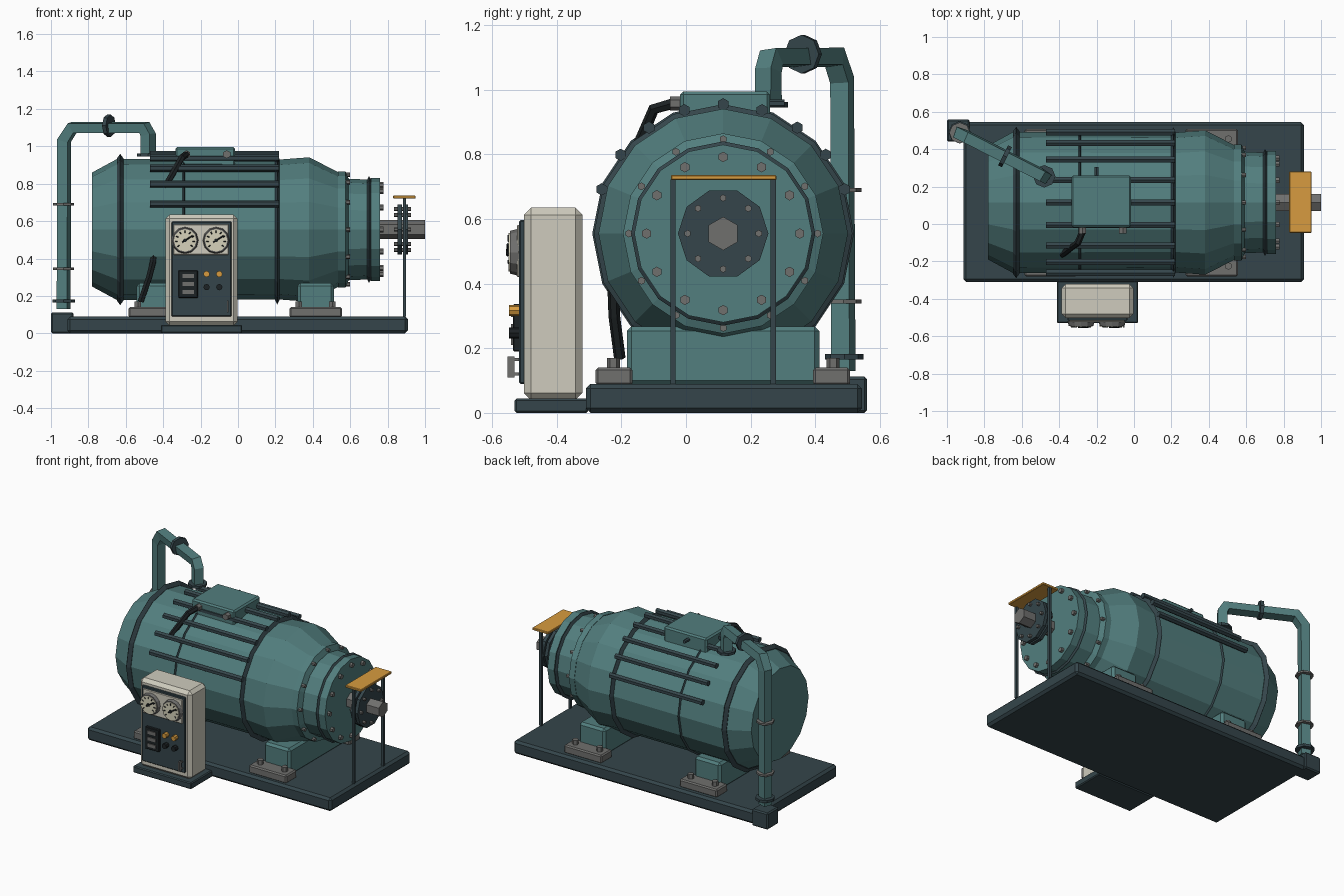
import bpy, bmesh
from math import sin, cos, pi, radians
from mathutils import Vector, Matrix

if "Cube" in bpy.data.objects:
    bpy.data.objects.remove(bpy.data.objects["Cube"])

CY, CZ = 0.115, 0.555  # drum axis


def material(name, rgb):
    m = bpy.data.materials.new(name)
    m.diffuse_color = (*rgb, 1)
    m.use_nodes = True
    m.node_tree.nodes["Principled BSDF"].inputs["Base Color"].default_value = m.diffuse_color
    return m


TEAL = material("teal", (0.085, 0.21, 0.21))
DARK = material("dark_slate", (0.035, 0.06, 0.07))
BLACK = material("black", (0.012, 0.016, 0.018))
CREAM = material("cream", (0.62, 0.6, 0.51))
FACE = material("dial_face", (0.68, 0.65, 0.5))
ORANGE = material("orange", (0.68, 0.33, 0.05))
GREY = material("steel", (0.16, 0.16, 0.155))


def make(name, mat, bm, bevel=0):
    me = bpy.data.meshes.new(name)
    bmesh.ops.recalc_face_normals(bm, faces=bm.faces[:])
    bm.to_mesh(me)
    bm.free()
    me.materials.append(mat)
    ob = bpy.data.objects.new(name, me)
    bpy.context.collection.objects.link(ob)
    if bevel:
        mod = ob.modifiers.new("bevel", 'BEVEL')
        mod.width, mod.segments = bevel, 1
    return ob


def boxes(name, mat, spans, bevel=0):
    """spans: list of (x0, x1, y0, y1, z0, z1)"""
    bm = bmesh.new()
    for x0, x1, y0, y1, z0, z1 in spans:
        m = Matrix.Translation(((x0 + x1) / 2, (y0 + y1) / 2, (z0 + z1) / 2))
        bmesh.ops.create_cube(bm, size=1, matrix=m @ Matrix.Diagonal((x1 - x0, y1 - y0, z1 - z0, 1)))
    return make(name, mat, bm, bevel)


def rods(name, mat, pairs, r, n=6, r2=None):
    """pairs: list of (start, end) points"""
    bm = bmesh.new()
    for p, q in pairs:
        p, q = Vector(p), Vector(q)
        rot = (q - p).to_track_quat('Z', 'Y').to_matrix().to_4x4()
        bmesh.ops.create_cone(bm, cap_ends=True, segments=n, radius1=r, radius2=r if r2 is None else r2,
                              depth=(q - p).length, matrix=Matrix.Translation((p + q) / 2) @ rot)
    return make(name, mat, bm)


def lathe(name, mat, profile, n=16):
    """closed solid turned round the drum axis; profile: (x, radius)"""
    bm = bmesh.new()
    rings = [[bm.verts.new((x, CY + r * cos(2 * pi * i / n), CZ + r * sin(2 * pi * i / n)))
              for i in range(n)] for x, r in profile]
    for a, b in zip(rings, rings[1:]):
        for i in range(n):
            j = (i + 1) % n
            bm.faces.new((a[i], a[j], b[j], b[i]))
    bm.faces.new(rings[0])
    bm.faces.new(rings[-1])
    return make(name, mat, bm)


def tube(name, mat, pts, r, res=0):
    cu = bpy.data.curves.new(name, 'CURVE')
    cu.dimensions = '3D'
    cu.bevel_depth, cu.bevel_resolution, cu.use_fill_caps = r, res, True
    sp = cu.splines.new('POLY')
    sp.points.add(len(pts) - 1)
    for p, co in zip(sp.points, pts):
        p.co = (*co, 1)
    sp.use_smooth = False
    cu.materials.append(mat)
    ob = bpy.data.objects.new(name, cu)
    bpy.context.collection.objects.link(ob)


def polar(x, r, deg):
    return (x, CY + r * cos(radians(deg)), CZ + r * sin(radians(deg)))


def bolt_ring(name, x0, x1, r, count, size):
    rods(name, GREY, [(polar(x0, r, 360 * i / count), polar(x1, r, 360 * i / count))
                      for i in range(count)], size)


# Base skid and pipe block
boxes("base_skid", DARK, [(-0.912, 0.908, -0.31, 0.545, 0, 0.09)], 0.015)
boxes("pipe_block", DARK, [(-1.0, -0.88, 0.44, 0.56, 0, 0.112)], 0.008)

# Mounting pads either side, saddles and hold-down bolts
FEET = (-0.445, 0.415)
boxes("foot_pads", GREY, [(x - 0.14, x + 0.14, y0, y0 + 0.115, 0.085, 0.14)
                          for x in FEET for y0 in (-0.28, 0.393)], 0.008)
boxes("foot_saddles", TEAL, [(x - 0.097, x + 0.097, -0.183, 0.413, 0.085, 0.268) for x in FEET], 0.015)
rods("foot_bolts", GREY, [((x + s, y, 0.135), (x + s, y, 0.17))
                          for x in FEET for s in (-0.09, 0.09) for y in (-0.225, 0.455)], 0.02)

# Drum, front bell, neck and flanges
lathe("drum", TEAL, [(-0.78, 0.305), (-0.645, 0.378), (0.22, 0.374), (0.38, 0.386), (0.54, 0.305), (0.56, 0.305)])
for label, x, w, r in (("rear", -0.63, 0.035, 0.405), ("middle", -0.29, 0.025, 0.388), ("front", 0.21, 0.025, 0.4)):
    lathe(label + "_drum_band", DARK, [(x - w / 2, r - 0.025), (x, r), (x + w / 2, r - 0.025)])
lathe("bell_flange", TEAL, [(0.535, 0.31), (0.575, 0.31), (0.59, 0.275)])
lathe("neck", TEAL, [(0.58, 0.272), (0.69, 0.267)])
lathe("neck_ring", DARK, [(0.69, 0.265), (0.70, 0.285), (0.715, 0.265)])
lathe("front_flange", TEAL, [(0.71, 0.275), (0.76, 0.275)])
bolt_ring("bell_bolts", 0.57, 0.60, 0.292, 12, 0.012)
bolt_ring("front_flange_bolts", 0.75, 0.777, 0.237, 12, 0.016)

# Cooling bars over the upper half
rods("cooling_bars", DARK, [(polar(-0.47, 0.4, 20 + 17.5 * i), polar(0.22, 0.4, 20 + 17.5 * i))
                            for i in range(9)], 0.019, 6)

# Shaft and coupling
rods("shaft", GREY, [((0.75, CY, CZ), (1.0, CY, CZ))], 0.052, 6)
for label, x in (("rear", 0.865), ("front", 0.897)):
    lathe(label + "_coupling_disc", DARK, [(x - 0.011, 0.14), (x + 0.011, 0.14)], 10)
bolt_ring("coupling_bolts", 0.835, 0.925, 0.11, 8, 0.011)

# Coupling guard
boxes("guard_plate", ORANGE, [(0.83, 0.95, -0.047, 0.28, 0.72, 0.736)], 0.003)
boxes("guard_legs", DARK, [(0.883, 0.899, y - 0.008, y + 0.008, 0.09, 0.722) for y in (-0.04, 0.27)])

# Terminal box with glands and cable
boxes("terminal_box", TEAL, [(-0.335, -0.015, -0.018, 0.26, 0.87, 0.995)], 0.01)
rods("terminal_glands", GREY, [((x, 0, 0.957), (x, -0.05, 0.957)) for x in (-0.275, -0.06)], 0.022)
rods("rear_gland", DARK, [((-0.2, 0.25, 0.957), (-0.2, 0.305, 0.957))], 0.012)
tube("power_cable", BLACK, [(-0.275, -0.04, 0.957), (-0.3, -0.1, 0.94), (-0.38, -0.16, 0.8),
                            (-0.44, -0.2, 0.5), (-0.455, -0.225, 0.38), (-0.475, -0.222, 0.3),
                            (-0.52, -0.205, 0.17)], 0.018, 1)

# Square pipe with flanges and valve
tube("riser_pipe", TEAL, [(-0.932, 0.487, 0.13), (-0.93, 0.483, 1.03), (-0.885, 0.46, 1.1),
                          (-0.50, 0.265, 1.1), (-0.48, 0.255, 1.06), (-0.48, 0.255, 0.95)], 0.042)
rods("pipe_clamps", GREY, [((-0.932, 0.487, z - 0.006), (-0.932, 0.487, z + 0.006)) for z in (0.345, 0.69)], 0.056, 8)
rods("pipe_end_flanges", DARK, [((-0.932, 0.49, 0.165), (-0.932, 0.49, 0.182)),
                                ((-0.48, 0.255, 0.945), (-0.48, 0.255, 0.962))], 0.06, 8)
rods("pipe_joint", DARK, [((-0.70, 0.367, 1.11), (-0.68, 0.357, 1.11))], 0.06, 8)

# Control cabinet
boxes("cabinet_plinth", DARK, [(-0.412, 0.022, -0.53, -0.303, 0, 0.045)], 0.006)
boxes("cabinet", CREAM, [(-0.387, -0.003, -0.502, -0.32, 0.04, 0.635)], 0.022)
boxes("cabinet_door", DARK, [(-0.355, -0.035, -0.516, -0.498, 0.09, 0.597)], 0.004)
boxes("gauge_plate", CREAM, [(-0.345, -0.05, -0.523, -0.512, 0.42, 0.582)], 0.003)
boxes("cabinet_handle", GREY, [(-0.06, -0.05, -0.553, -0.53, 0.11, 0.175)])
boxes("handle_posts", GREY, [(-0.06, -0.05, -0.535, -0.51, z, z + 0.01) for z in (0.115, 0.16)])

# Gauges with ticks and needle
GAUGES = (-0.283, -0.117)
GZ = 0.497
rods("gauge_bezels", GREY, [((x, -0.518, GZ), (x, -0.545, GZ)) for x in GAUGES], 0.073, 12, 0.066)
rods("gauge_faces", FACE, [((x, -0.543, GZ), (x, -0.549, GZ)) for x in GAUGES], 0.06, 12)
rods("gauge_ticks", BLACK, [((x + 0.04 * cos(a), -0.55, GZ + 0.04 * sin(a)), (x + 0.053 * cos(a), -0.55, GZ + 0.053 * sin(a)))
                            for x in GAUGES for a in [radians(-40 + 32.5 * i) for i in range(9)]], 0.003, 4)
rods("gauge_needles", BLACK, [((x - 0.015, -0.552, GZ - 0.01), (x + 0.04, -0.552, GZ + 0.025)) for x in GAUGES], 0.004, 4)
rods("gauge_hubs", BLACK, [((x, -0.548, GZ), (x, -0.557, GZ)) for x in GAUGES], 0.01, 8)

# Breaker block and push buttons
boxes("breaker_block", BLACK, [(-0.318, -0.215, -0.535, -0.512, 0.19, 0.337)], 0.003)
boxes("breaker_switches", GREY, [(-0.297, -0.236, -0.541, -0.53, z - 0.011, z + 0.011) for z in (0.307, 0.264, 0.221)])
for label, mat, z in (("start_buttons", ORANGE, 0.317), ("stop_buttons", BLACK, 0.247)):
    rods(label, mat, [((x, -0.512, z), (x, -0.547, z)) for x in (-0.168, -0.1)], 0.017, 8)
